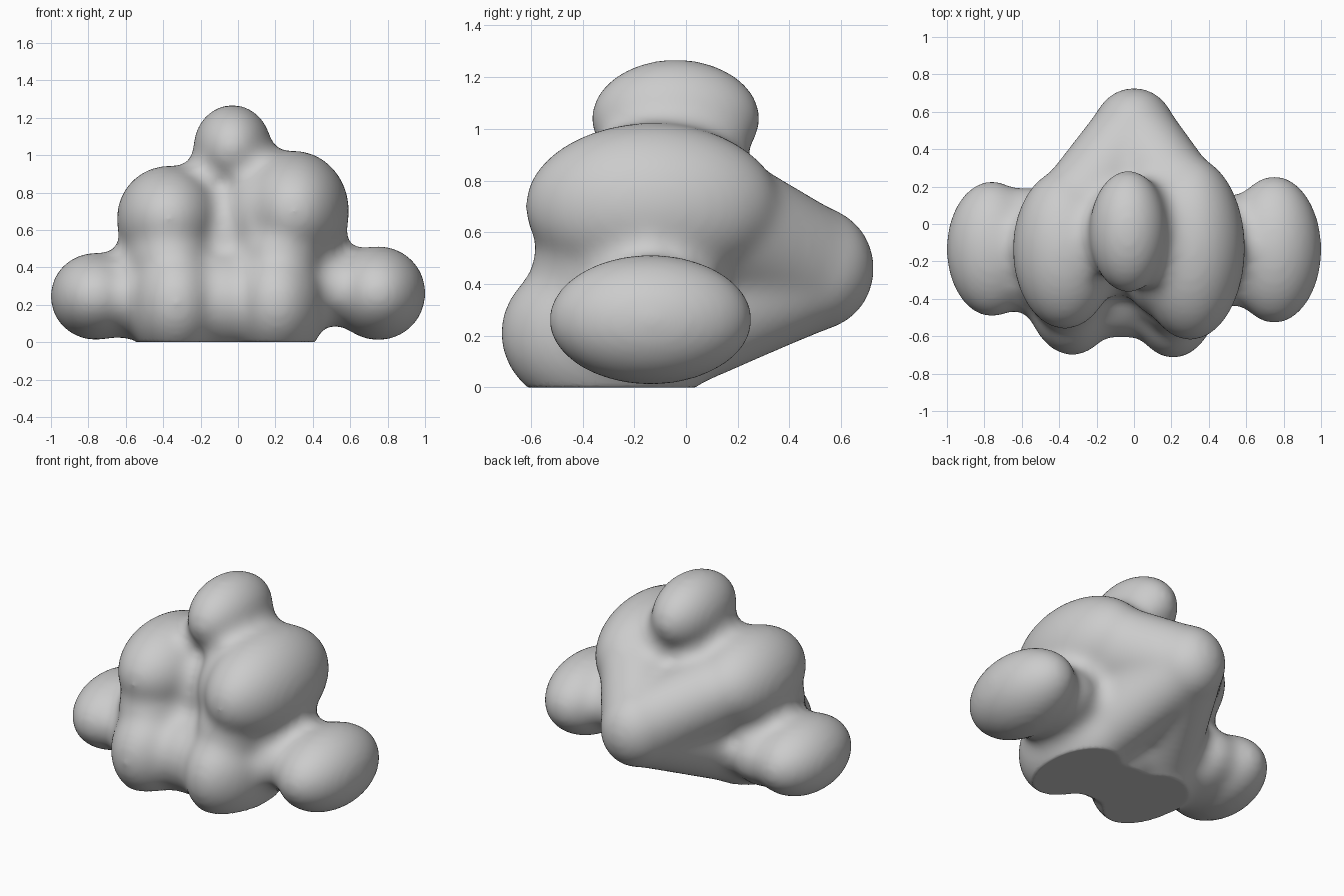
import bpy
import bmesh
from mathutils import Matrix, Vector

old = bpy.data.objects.get("Cube")
if old:
    bpy.data.objects.remove(old, do_unlink=True)

GROW = 0.05          # puffs are grown, fused, then shrunk back to fillet creases
VOXEL = 0.02

# Puffs that taper into the rear bulge: centre, radii
upper_left = ((0.30, -0.13, 0.70), (0.295, 0.495, 0.325))
upper_right = ((-0.37, -0.135, 0.66), (0.28, 0.43, 0.285))
lower_left = ((0.21, -0.29, 0.21), (0.265, 0.43, 0.33))
lower_right = ((-0.33, -0.29, 0.21), (0.265, 0.415, 0.33))
back = ((0.0, 0.49, 0.46), (0.225, 0.241, 0.245))

# Puffs that stand alone
puffs = {
    "top": ((-0.03, -0.04, 1.04), (0.21, 0.33, 0.231)),
    "neck": ((0.02, -0.04, 0.95), (0.20, 0.29, 0.19)),
    "side_left": ((0.75, -0.137, 0.262), (0.254, 0.397, 0.253)),
    "side_right": ((-0.76, -0.133, 0.245), (0.244, 0.366, 0.235)),
    "bridge_left": ((0.50, -0.14, 0.29), (0.20, 0.30, 0.205)),
    "bridge_right": ((-0.56, -0.14, 0.24), (0.22, 0.34, 0.225)),
    "lower_middle": ((-0.06, -0.25, 0.22), (0.25, 0.36, 0.28)),
    "front_left": ((0.23, -0.25, 0.47), (0.25, 0.345, 0.22)),
    "front_right": ((-0.36, -0.25, 0.45), (0.24, 0.325, 0.22)),
    "inner_left": ((0.12, -0.15, 0.66), (0.20, 0.34, 0.30)),
    "core": ((0.0, -0.08, 0.50), (0.52, 0.31, 0.40)),
}


def add_puffs(bm, *group):
    """Add one ellipsoid, or the skin stretched around several."""
    part = bmesh.new()
    for centre, radii in group:
        size = Vector(radii) + Vector((GROW,) * 3)
        place = Matrix.Translation(centre) @ Matrix.Diagonal((*size, 1))
        bmesh.ops.create_icosphere(part, subdivisions=4, radius=1, matrix=place)
    if len(group) > 1:
        hull = bmesh.ops.convex_hull(part, input=part.verts[:])
        inside = {g for g in hull["geom_interior"] + hull["geom_unused"]
                  if isinstance(g, bmesh.types.BMVert)}
        bmesh.ops.delete(part, geom=list(inside), context="VERTS")
    bmesh.ops.recalc_face_normals(part, faces=part.faces[:])
    piece = bpy.data.meshes.new("piece")
    part.to_mesh(piece)
    part.free()
    bm.from_mesh(piece)
    bpy.data.meshes.remove(piece)


bm = bmesh.new()
for puff in puffs.values():
    add_puffs(bm, puff)
# Each tapering puff, plus a slimmer skin that runs back to the rear bulge
add_puffs(bm, back)
for centre, radii in (upper_left, upper_right, lower_left, lower_right):
    add_puffs(bm, (centre, radii))
    add_puffs(bm, (centre, Vector(radii) * 0.92), (back[0], Vector(back[1]) * 0.97))
mesh = bpy.data.meshes.new("puffs")
bm.to_mesh(mesh)
bm.free()
cloud = bpy.data.objects.new("cloud_body", mesh)
bpy.context.collection.objects.link(cloud)


def remesh():
    mod = cloud.modifiers.new("fuse", "REMESH")
    mod.mode = "VOXEL"
    mod.voxel_size = VOXEL


def smooth(steps):
    mod = cloud.modifiers.new("soften", "SMOOTH")
    mod.factor = 0.5
    mod.iterations = steps


# Fuse, soften, shrink back, soften again
remesh()
smooth(12)
shrink = cloud.modifiers.new("shrink", "DISPLACE")
shrink.strength = -GROW
shrink.mid_level = 0
remesh()
smooth(16)

graph = bpy.context.evaluated_depsgraph_get()
cloud.data = bpy.data.meshes.new_from_object(cloud.evaluated_get(graph))
cloud.modifiers.clear()
cloud.data.name = "cloud_body"
bpy.data.meshes.remove(mesh)

# Flat base
for v in cloud.data.vertices:
    v.co.z = max(v.co.z, 0)

# Plain grey finish
grey = bpy.data.materials.new("light_grey")
grey.use_nodes = True
colour = (0.6, 0.6, 0.6, 1)
grey.diffuse_color = colour
grey.node_tree.nodes["Principled BSDF"].inputs["Base Color"].default_value = colour
cloud.data.materials.clear()
cloud.data.materials.append(grey)
cloud.data.polygons.foreach_set("use_smooth", [True] * len(cloud.data.polygons))
cloud.data.update()
